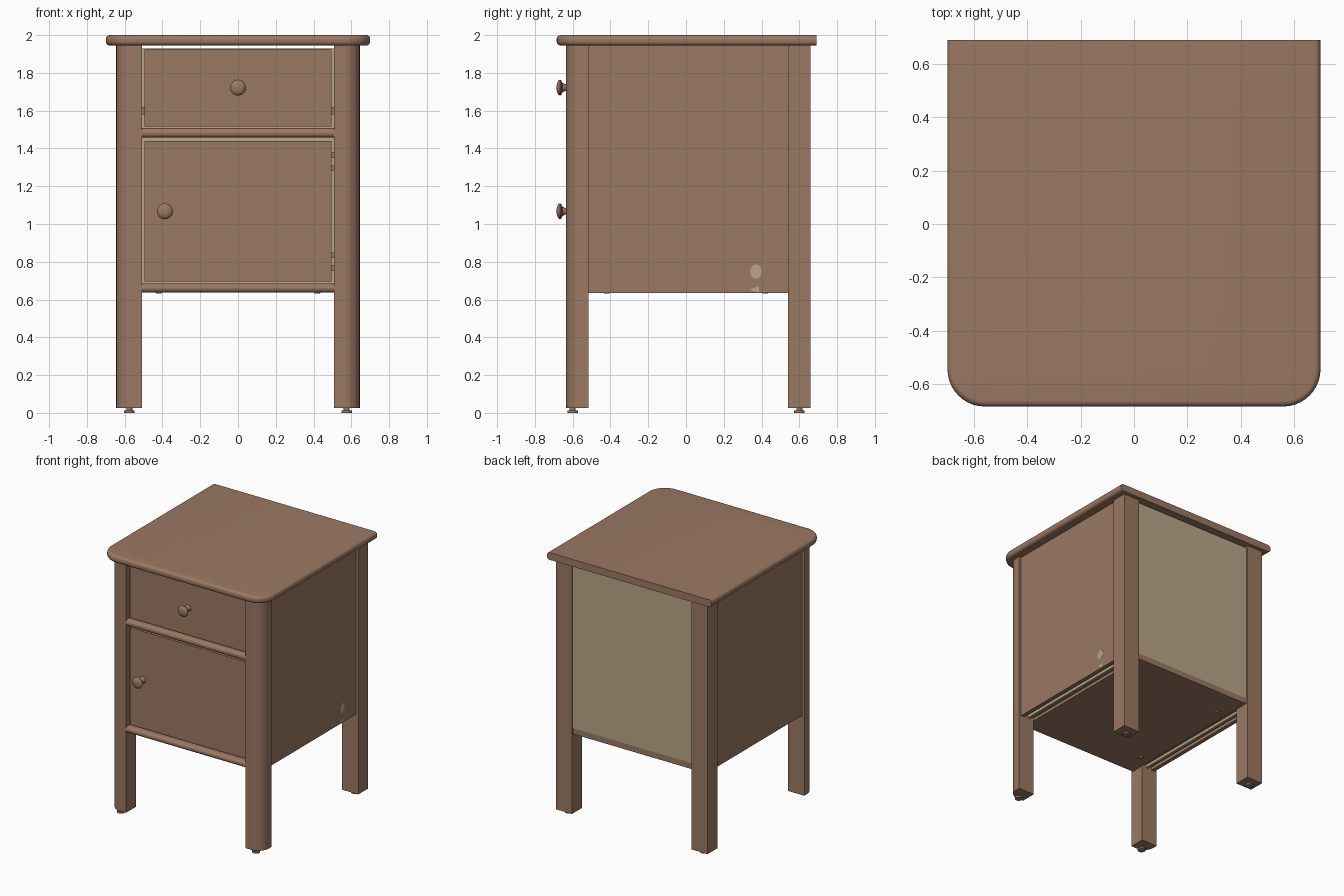
import bpy, bmesh, math
from mathutils import Matrix

cube = bpy.data.objects.get("Cube")
if cube:
    bpy.data.objects.remove(cube)


def make_material(name, rgb):
    m = bpy.data.materials.new(name)
    m.use_nodes = True
    m.diffuse_color = (*rgb, 1)
    m.node_tree.nodes["Principled BSDF"].inputs["Base Color"].default_value = (*rgb, 1)
    return m


WOOD = make_material("brown wood", (0.33, 0.19, 0.124))
PALE = make_material("pale board", (0.49, 0.385, 0.25))


def finish(name, bm, mat, smooth=False):
    bmesh.ops.recalc_face_normals(bm, faces=bm.faces)
    mesh = bpy.data.meshes.new(name)
    bm.to_mesh(mesh)
    bm.free()
    mesh.materials.append(mat)
    ob = bpy.data.objects.new(name, mesh)
    bpy.context.collection.objects.link(ob)
    if smooth:
        bpy.ops.object.select_all(action='DESELECT')
        ob.select_set(True)
        bpy.context.view_layer.objects.active = ob
        bpy.ops.object.shade_smooth_by_angle(angle=math.radians(35))
    return ob


def box(name, x, y, z, mat=WOOD, round_edges=None, radius=0.02, segments=5):
    """Box from (min, max) spans; round_edges picks edges by their midpoint."""
    bm = bmesh.new()
    bmesh.ops.create_cube(bm, size=1)
    for v in bm.verts:
        v.co = [s[0] if c < 0 else s[1] for c, s in zip(v.co, (x, y, z))]
    if round_edges:
        picked = [e for e in bm.edges if round_edges((e.verts[0].co + e.verts[1].co) / 2, e)]
        bmesh.ops.bevel(bm, geom=picked, offset=radius, segments=segments,
                        profile=0.5, affect='EDGES', clamp_overlap=True)
    return finish(name, bm, mat, bool(round_edges))


def lathe(name, profile, matrix, mat=WOOD, sides=32):
    """Spin (radius, height) points around the local z axis."""
    bm = bmesh.new()
    vs = [bm.verts.new((r, 0, h)) for r, h in profile]
    edges = [bm.edges.new(p) for p in zip(vs, vs[1:])]
    bmesh.ops.spin(bm, geom=vs + edges, cent=(0, 0, 0), axis=(0, 0, 1),
                   angle=math.tau, steps=sides)
    bmesh.ops.remove_doubles(bm, verts=bm.verts, dist=0.0001)
    bmesh.ops.transform(bm, matrix=matrix, verts=bm.verts)
    return finish(name, bm, mat, True)


# Table top: rounded front corners, bullnose on front and sides, flat back
W, FRONT, BACK, R = 0.7, -0.685, 0.69, 0.14
arc = [(W - R + R * math.cos(a), FRONT + R - R * math.sin(a))
       for a in (math.pi / 2 * i / 10 for i in range(11))]
right = [(W, BACK)] + arc
outline = right + [(-x, y) for x, y in reversed(right)]
bm = bmesh.new()
base = bm.faces.new([bm.verts.new((x, y, 1.945)) for x, y in outline])
ext = bmesh.ops.extrude_face_region(bm, geom=[base])
bmesh.ops.translate(bm, vec=(0, 0, 0.055),
                    verts=[g for g in ext["geom"] if isinstance(g, bmesh.types.BMVert)])
rim = [e for e in bm.edges
       if abs(e.verts[0].co.z - e.verts[1].co.z) < 0.001
       and not all(v.co.y > BACK - 0.001 for v in e.verts)]
bmesh.ops.bevel(bm, geom=rim, offset=0.022, segments=5, profile=0.5, affect='EDGES')
finish("table_top", bm, WOOD, True)

# Legs with levelling feet, side panels and floor-edge strips
FOOT = [(0, 0), (0.028, 0), (0.028, 0.013), (0.016, 0.013), (0.016, 0.03), (0, 0.03)]
for s, side in ((1, "left"), (-1, "right")):
    def span(a, b):
        return tuple(sorted((s * a, s * b)))

    box(f"{side}_front_leg", span(0.508, 0.645), (-0.635, -0.515), (0.025, 1.945),
        round_edges=lambda m, e: m.y < -0.63 and abs(m.x) > 0.64 and abs(m.z - 0.985) < 0.1,
        radius=0.085, segments=8)
    box(f"{side}_back_leg", span(0.508, 0.645), (0.54, 0.66), (0.025, 1.945))
    for y, end in ((-0.6, "front"), (0.6, "back")):
        lathe(f"{side}_{end}_foot", FOOT, Matrix.Translation((s * 0.575, y, 0)), sides=20)
    box(f"{side}_side_panel", span(0.595, 0.625), (-0.515, 0.54), (0.635, 1.945))
    box(f"{side}_floor_strip", span(0.545, 0.565), (-0.515, 0.54), (0.638, 0.68), PALE)
    box(f"{side}_floor_filler", span(0.505, 0.595), (-0.515, 0.54), (0.66, 0.68))
    # Drawer runners and drawer box sides
    box(f"{side}_drawer_runner", span(0.485, 0.55), (-0.5, 0.5), (1.58, 1.62))
    box(f"{side}_drawer_side", span(0.455, 0.47), (-0.57, 0.55), (1.54, 1.85))
    # Floor screws
    for y in (-0.42, 0.42):
        lathe(f"{side}_floor_screw", [(0, -0.004), (0.014, -0.004), (0.016, 0.002)],
              Matrix.Translation((s * 0.42, y, 0.635)), PALE, 16)

# Floor, back board and drawer box
box("floor", (-0.505, 0.505), (-0.6, 0.65), (0.637, 0.682))
box("back_board", (-0.508, 0.508), (0.635, 0.65), (0.682, 1.93), PALE)
box("drawer_bottom", (-0.455, 0.455), (-0.57, 0.55), (1.55, 1.56), PALE)
box("drawer_back", (-0.47, 0.47), (0.55, 0.565), (1.54, 1.85))

# Half-round front rails
for name, z in (("middle_rail", (1.457, 1.507)), ("bottom_rail", (0.637, 0.685))):
    box(name, (-0.508, 0.508), (-0.635, -0.55), z,
        round_edges=lambda m, e: m.y < -0.63 and abs(m.x) < 0.1, radius=0.0235, segments=6)

# Drawer front and door
box("drawer_front", (-0.495, 0.495), (-0.605, -0.57), (1.515, 1.927))
box("door", (-0.495, 0.495), (-0.605, -0.565), (0.695, 1.44))

# Hinges in the gap beside the door
for z in (1.33, 0.8):
    for dz in (-0.035, 0.035):
        box("door_hinge", (0.48, 0.507), (-0.59, -0.5), (z + dz - 0.015, z + dz + 0.015))

# Turned knobs
KNOB = [(0.026, 0), (0.018, 0.02), (0.018, 0.035), (0.026, 0.05), (0.039, 0.056),
        (0.042, 0.062), (0.039, 0.069), (0.028, 0.076), (0.014, 0.0795), (0, 0.08)]
for name, x, z in (("drawer_knob", 0, 1.722), ("door_knob", -0.387, 1.067)):
    lathe(name, KNOB, Matrix.Translation((x, -0.605, z)) @ Matrix.Rotation(math.pi / 2, 4, 'X'))

# Pale patch low on the left side panel
turn = Matrix.Rotation(math.pi / 2, 4, 'Y')
for name, z, w, h, sides in (("pale_spot", 0.748, 0.03, 0.038, 24),
                             ("pale_spot_base", 0.653, 0.035, 0.02, 3)):
    bm = bmesh.new()
    bmesh.ops.create_cone(bm, cap_ends=True, segments=sides, radius1=1, radius2=1, depth=0.004)
    bmesh.ops.transform(bm, verts=bm.verts, matrix=Matrix.Translation((0.6245, 0.37, z))
                        @ Matrix.Diagonal((1, w, h, 1)) @ turn
                        @ Matrix.Rotation(math.pi if sides == 3 else 0, 4, 'Z'))
    if sides == 3:
        # Point the triangle upward
        top = max(v.co.z for v in bm.verts)
        if sum(v.co.z > top - 0.001 for v in bm.verts) > 2:
            for v in bm.verts:
                v.co.z = 2 * z - v.co.z
    finish(name, bm, PALE)
